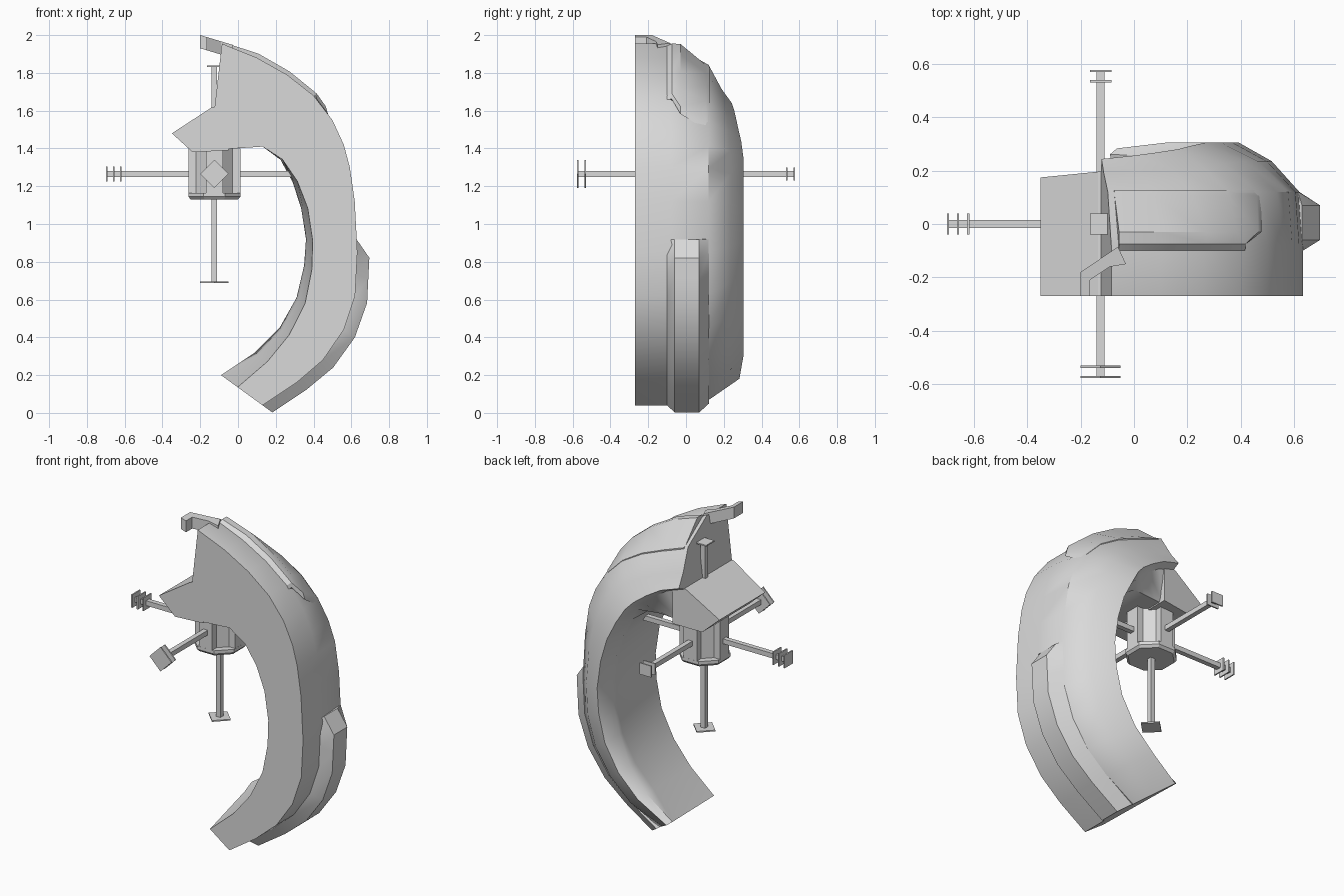
import bpy, bmesh, math
from mathutils import Matrix

if "Cube" in bpy.data.objects:
    bpy.data.objects.remove(bpy.data.objects["Cube"])

grey = bpy.data.materials.new("light_grey")
grey.diffuse_color = (0.7, 0.7, 0.7, 1)
grey.use_nodes = True
grey.node_tree.nodes["Principled BSDF"].inputs["Base Color"].default_value = grey.diffuse_color


def finish(name, bm, smooth=None):
    bmesh.ops.recalc_face_normals(bm, faces=bm.faces)
    me = bpy.data.meshes.new(name)
    bm.to_mesh(me)
    bm.free()
    me.materials.append(grey)
    ob = bpy.data.objects.new(name, me)
    bpy.context.collection.objects.link(ob)
    if smooth:
        bpy.ops.object.select_all(action='DESELECT')
        ob.select_set(True)
        bpy.context.view_layer.objects.active = ob
        bpy.ops.object.shade_smooth_by_angle(angle=math.radians(smooth))
    return ob


def loft(name, rings, smooth=None):
    """Skin closed rings of equal length and cap both ends."""
    bm = bmesh.new()
    vs = [[bm.verts.new(p) for p in r] for r in rings]
    n = len(vs[0])
    for a, b in zip(vs, vs[1:]):
        for i in range(n):
            j = (i + 1) % n
            bm.faces.new((a[i], a[j], b[j], b[i]))
    bm.faces.new(vs[0])
    bm.faces.new(vs[-1])
    return finish(name, bm, smooth)


def box(name, centre, size, spin=None):
    bm = bmesh.new()
    m = Matrix.Translation(centre)
    if spin:
        m = m @ Matrix.Rotation(math.radians(45), 4, spin)
    bmesh.ops.create_cube(bm, size=1, matrix=m @ Matrix.Diagonal((*size, 1)))
    return finish(name, bm)


# Stations along the crescent, bottom to top: inner x, z, outer x, z, front inset
stations = [
    (-.09, .20, .13, .04, .40), (.09, .32, .31, .16, .30), (.22, .45, .45, .28, .22),
    (.31, .61, .56, .44, .18), (.35, .78, .62, .62, .15), (.36, .92, .632, .85, .13),
    (.335, 1.08, .618, 1.12, .12), (.29, 1.22, .592, 1.30, .08), (.225, 1.34, .56, 1.42, .03),
    (.13, 1.41, .50, 1.55, 0), (.06, 1.405, .40, 1.68, 0), (-.02, 1.40, .26, 1.79, 0),
    (-.08, 1.395, .10, 1.88, 0), (-.15, 1.39, -.085, 1.955, 0)]
LAST = len(stations) - 1


def station(k):
    i = min(int(k), LAST - 1)
    f = k - i
    return [a + (b - a) * f for a, b in zip(stations[i], stations[i + 1])]


def crease(k):
    """How far out the rear crease lies: lower on the hood."""
    return .95 - .15 * min(max((k - 7) / 5, 0), 1)


def point(k, t, y):
    ix, iz, ox, oz, _ = station(k)
    return (ix + (ox - ix) * t, y, iz + (oz - iz) * t)


def ring(k, section):
    return [point(k, t, y) for t, y in section]


# Main crescent shell; its rear rim lifts away from the hood floor at the top
rings = []
for k in range(LAST + 1):
    s = 1 - .07 * (k == 0) - .04 * max(0, k - 8)
    lift = .4 * math.sin(math.pi / 2 * max(0, k - 8) / 5)
    c = crease(k)
    ta = stations[k][4]
    rim = .28 - .08 * min(k / 3, 1) + .04 * (k > 8)
    rings.append(ring(k, [(ta, -.27), (1, -.27), (1, -.08), (c, .12 - .03 * (k == 0)),
                          (c * (.6 + .3 * lift), .235 * s - .04 * (k == 0)),
                          (.12 + lift * .8, .304 * s), (lift, rim * s),
                          (ta * .25, .16)]))
loft("crescent_shell", rings, 40)

# Raised ridge on the lower outside
rings = []
for k in [0, 1, 2, 3, 4, 4.5, 4.95, 5.25]:
    h = 0 if k > 5 else .235
    rings.append(ring(k, [(.9, -.1), (1, -.1), (1 + h, -.06), (1 + h, .07), (.94, .122), (.85, .11)]))
loft("outer_ridge", rings, 30)

# Raised panel over the hood, with a slanted lower end
rings = []
for k in [9.25, 9.5, 10.2, 11, 12, 12.85]:
    h = .005 if k < 9.4 else .02 if k > 12.5 else .045
    a = .55 * max(0, 10.6 - k) / 1.25
    c = crease(k)
    rings.append([point(k + a, .85, -.1), point(k + a, 1, -.1), point(k + a, 1 + h, -.075),
                  point(k, 1 + h * .9, -.03), point(k - a * .9, c + h * .8, .105),
                  point(k - a * .9, c, .125), point(k - a * .9, c - .1, .12)])
loft("hood_panel", rings, 30)

# Pointed block at the hood's inner end
profile = [(-.135, 1.62), (-.35, 1.48), (-.24, 1.38), (-.05, 1.39), (-.05, 1.62)]
loft("pointed_block", [[(x, -.27, z) for x, z in profile],
                       [(x, .195 + .1 * (x + .14), z) for x, z in profile]])

# Bent hook at the very top
plan = [(-.2, -.27), (-.2, -.18), (-.06, -.085), (-.03, -.15), (-.09, -.16), (-.165, -.21), (-.165, -.27)]
loft("top_hook", [[(x, y, 1.958 - (x + .06) * .3 - d) for x, y in plan] for d in (.07, 0)])

# Octagonal hub: chamfered base, core and four upright pads
HX, HZ = -.125, 1.265


def octagon(r, z):
    r /= math.cos(math.pi / 8)
    return [(HX + r * math.cos(math.pi * (i + .5) / 4), r * math.sin(math.pi * (i + .5) / 4), z)
            for i in range(8)]


loft("hub_base", [octagon(.125, 1.13), octagon(.138, 1.145), octagon(.138, 1.165)])
loft("hub_core", [octagon(.1, 1.16), octagon(.1, 1.40)])
for sx, sy in ((1, 0), (-1, 0), (0, 1), (0, -1)):
    box("hub_pad", (HX + sx * .105, sy * .105, 1.28),
        (.065 if sx else .09, .065 if sy else .09, .24))

# Arms with end plates
T = .03
box("left_arm", (-.41, 0, HZ), (.57, T, T))
for x in (-.62, -.658, -.696):
    box("left_plate", (x, 0, HZ), (.008, .08, .08))
box("right_arm", (.1, 0, HZ), (.45, T, T))
for side, name in ((-1, "front"), (1, "rear")):
    box(name + "_arm", (HX, side * .33, HZ), (T, .49, T))
    for y in (.534, .572):
        if side < 0:
            box("front_plate", (HX, -y, HZ), (.106, .008, .106), 'Y')
        else:
            box("rear_plate", (HX, y, HZ), (.08, .008, .07))
box("lower_arm", (HX, 0, .92), (T, T, .46))
box("lower_plate", (HX, 0, .692), (.106, .106, .008), 'Z')
box("upper_arm", (HX, 0, 1.6), (T, T, .47))
box("upper_plate", (HX, 0, 1.835), (.08, .08, .008))
